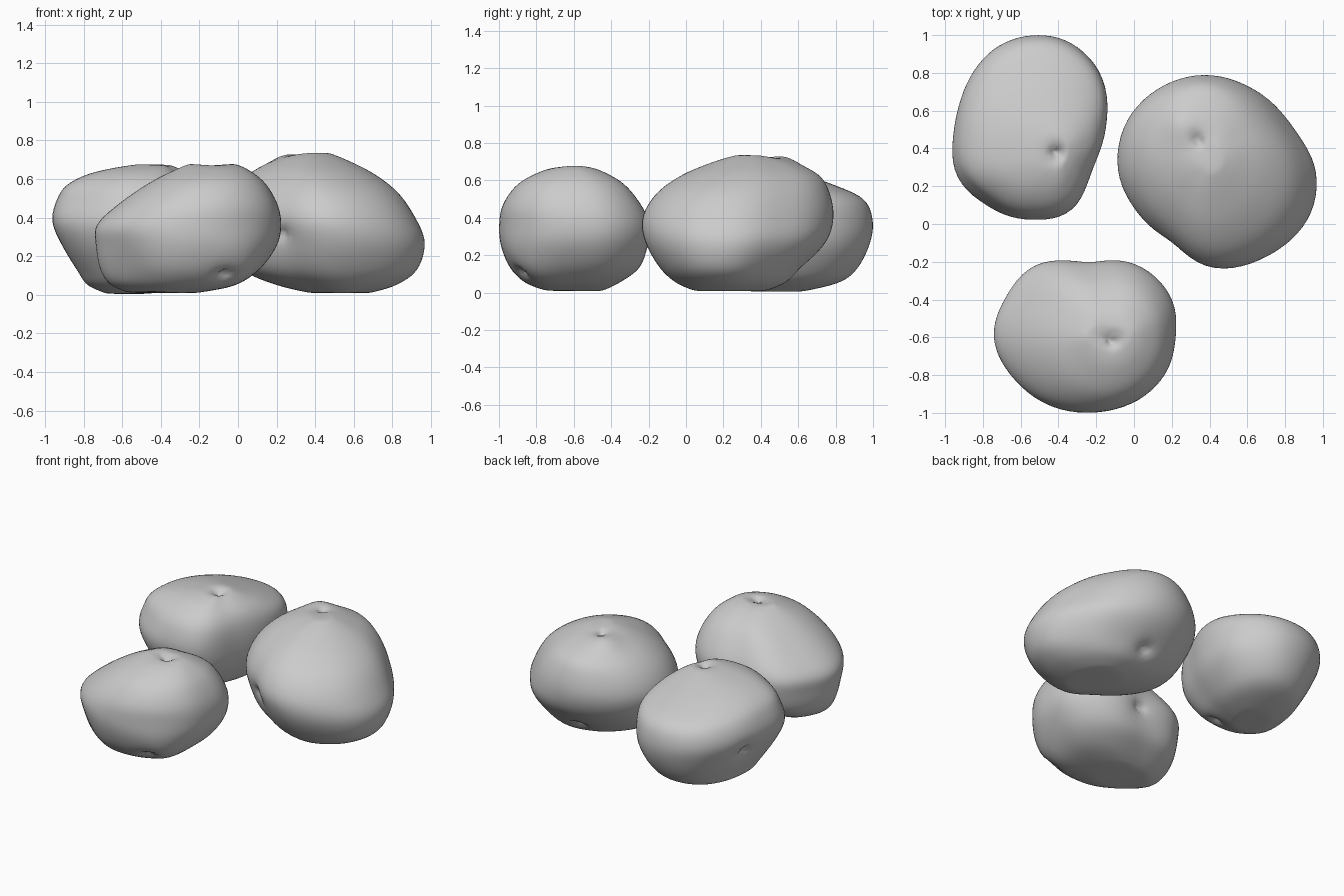
import bpy, bmesh, math
from mathutils import Vector

SEGMENTS, STEPS = 72, 6

cube = bpy.data.objects.get("Cube")
if cube:
    bpy.data.objects.remove(cube, do_unlink=True)

# One plain grey skin colour
skin = bpy.data.materials.new("grey_skin")
skin.use_nodes = True
grey = (0.6, 0.6, 0.6, 1)
skin.diffuse_color = grey
shader = skin.node_tree.nodes["Principled BSDF"]
shader.inputs["Base Color"].default_value = grey
shader.inputs["Roughness"].default_value = 0.7


def spline(a, b, c, d, t):
    """Smooth curve from b to c, guided by its neighbours."""
    return 0.5 * (2*b + (c - a)*t + (2*a - 5*b + 4*c - d)*t*t + (3*b - a - 3*c + d)*t**3)


def make_outline(radii):
    """Closed plan outline from evenly spaced radii, fitted to a unit square."""
    count, points = len(radii), []
    for s in range(SEGMENTS):
        pos = s * count / SEGMENTS
        i = int(pos)
        near = [radii[(i + k) % count] for k in (-1, 0, 1, 2)]
        r, angle = spline(*near, pos - i), math.tau * s / SEGMENTS
        points.append((r * math.cos(angle), r * math.sin(angle)))
    lows = [min(p[k] for p in points) for k in (0, 1)]
    highs = [max(p[k] for p in points) for k in (0, 1)]
    return [[(p[k] - lows[k]) / (highs[k] - lows[k]) for k in (0, 1)] for p in points]


def make_levels(levels):
    """Refine the levels, each being z, x from, x to, y from, y to."""
    fine, last = [], len(levels) - 1
    for i in range(last):
        rows = [levels[max(0, min(last, i + k))] for k in (-1, 0, 1, 2)]
        for s in range(STEPS):
            fine.append([spline(*column, s / STEPS) for column in zip(*rows)])
    return fine + [list(levels[-1])]


def press(bm, centre, spot, depth, width):
    """Press the skin in around a spot, or swell it when depth is negative."""
    spot = min((v.co for v in bm.verts), key=lambda co: (co - Vector(spot)).length).copy()
    inward = (centre - spot).normalized()
    for v in bm.verts:
        v.co += inward * depth * math.exp(-((v.co - spot).length / width)**2)


def tuber(name, radii, levels, lumps, eyes):
    outline = make_outline(radii)
    bm = bmesh.new()
    rings = []

    def add_ring(z, x0, x1, y0, y1):
        rings.append([bm.verts.new((x0 + u * (x1 - x0), y0 + v * (y1 - y0), z))
                      for u, v in outline])

    def cap_rings(row, scales):
        z, x0, x1, y0, y1 = row
        cx, cy, hx, hy = (x0 + x1) / 2, (y0 + y1) / 2, (x1 - x0) / 2, (y1 - y0) / 2
        for s in scales:
            add_ring(z, cx - hx * s, cx + hx * s, cy - hy * s, cy + hy * s)

    # Bottom cap, body and top cap
    fine = make_levels(levels)
    cap_rings(fine[0], (0.25, 0.5, 0.75))
    for row in fine:
        add_ring(*row)
    cap_rings(fine[-1], (0.7, 0.4))
    for low, high in zip(rings, rings[1:]):
        for i in range(SEGMENTS):
            j = (i + 1) % SEGMENTS
            bm.faces.new((low[i], low[j], high[j], high[i]))
    for ring in (rings[0], rings[-1]):
        middle = bm.verts.new(sum((v.co for v in ring), Vector()) / SEGMENTS)
        for i in range(SEGMENTS):
            bm.faces.new((ring[i], ring[(i + 1) % SEGMENTS], middle))

    # Even out the skin, then add broad lumps and small eyes
    for _ in range(3):
        bmesh.ops.smooth_vert(bm, verts=bm.verts, factor=0.5,
                              use_axis_x=True, use_axis_y=True, use_axis_z=True)
    centre = sum((v.co for v in bm.verts), Vector()) / len(bm.verts)
    for lump in lumps:
        press(bm, centre, *lump)
    for eye in eyes:
        press(bm, centre, eye, 0.015, 0.08)
        press(bm, centre, eye, 0.035, 0.03)
    bmesh.ops.recalc_face_normals(bm, faces=bm.faces)

    mesh = bpy.data.meshes.new(name)
    bm.to_mesh(mesh)
    bm.free()
    mesh.materials.append(skin)
    mesh.shade_smooth()
    bpy.context.collection.objects.link(bpy.data.objects.new(name, mesh))


# Front tuber, leaning up to one side
tuber("front_tuber",
      (1, 1.08, 1.09, .98, 1.07, 1, 1, .98, .99, 1, 1.01, 1.01),
      ((.008, -.58, -.22, -.76, -.45), (.05, -.67, -.02, -.86, -.36),
       (.13, -.72, .11, -.94, -.25), (.25, -.74, .2, -.99, -.2),
       (.36, -.735, .225, -1, -.19), (.47, -.62, .205, -.98, -.24),
       (.58, -.46, .14, -.9, -.33), (.65, -.32, .05, -.77, -.45),
       (.68, -.25, -.02, -.66, -.54)),
      (((0, -.85, .1), -.035, .17), ((-.6, -.85, .1), .04, .2)),
      ((-.12, -.6, .67), (-.07, -.9, .1), (-.24, -.22, .3)))

# Back tuber, the longest from front to back
tuber("back_tuber",
      (.95, 1.05, 1.04, .99, .97, .95, .98, 1.1, 1.04, 1, 1.03, .9),
      ((.005, -.68, -.45, .34, .62), (.05, -.78, -.32, .23, .81),
       (.12, -.83, -.24, .15, .91), (.25, -.91, -.16, .06, .98),
       (.38, -.965, -.14, .02, 1), (.5, -.94, -.15, .04, .95),
       (.58, -.88, -.2, .09, .78), (.64, -.74, -.28, .18, .6),
       (.68, -.5, -.35, .3, .46)),
      (((-.82, .12, .55), .03, .2),),
      ((-.4, .37, .67), (-.92, .63, .28), (-.45, .27, .06)))

# Side tuber, the largest
tuber("side_tuber",
      (.98, .89, .92, .97, 1, 1.02, .98, .89, .86, 1, 1.02, 1.03),
      ((.008, .38, .68, .05, .42), (.05, .2, .82, -.05, .53),
       (.13, .02, .93, -.14, .62), (.27, -.06, .97, -.22, .75),
       (.4, -.09, .92, -.235, .79), (.53, -.04, .83, -.16, .77),
       (.63, .06, .7, -.02, .71), (.7, .2, .56, .15, .56),
       (.735, .33, .47, .27, .43)),
      (((.26, .53, .7), -.03, .1),),
      ((.34, .44, .73), (.27, -.06, .33), (.42, .61, .12)))
